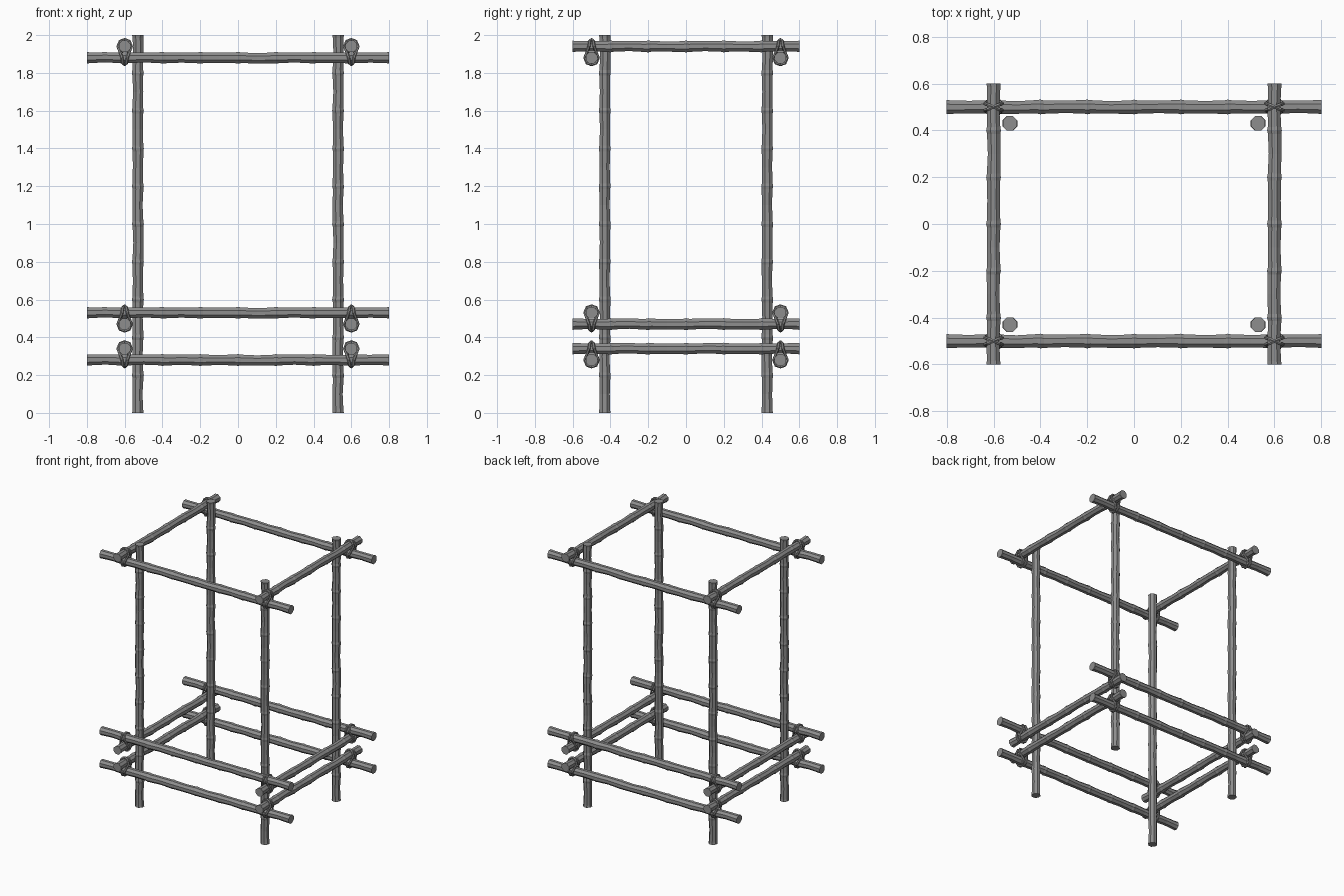
import bpy, bmesh, math, random
from mathutils import Vector, Matrix

cube = bpy.data.objects.get("Cube")
if cube:
    bpy.data.objects.remove(cube, do_unlink=True)

SIDES = 8
SEGMENT = 0.2
R_NODE, R_NECK, R_MID = 0.034, 0.031, 0.029
POST_X, POST_Y = 0.53, 0.43
RAIL_X, RAIL_Y = 0.6, 0.5

grey = bpy.data.materials.new("bamboo_grey")
grey.use_nodes = True
colour = (0.27, 0.27, 0.27, 1)
grey.diffuse_color = colour
bsdf = grey.node_tree.nodes["Principled BSDF"]
bsdf.inputs["Base Color"].default_value = colour
bsdf.inputs["Roughness"].default_value = 0.8


def add_object(name, mesh, location):
    obj = bpy.data.objects.new(name, mesh)
    obj.location = location
    bpy.context.collection.objects.link(obj)
    return obj


def pole_mesh(name, length, turn):
    """Faceted bamboo cane along z, with a raised ring at every joint."""
    rng = random.Random(4)
    count = round(length / SEGMENT)
    rings = []
    for i in range(count):
        base = -length / 2 + i * SEGMENT
        rings += [(base, R_NODE if i else 0.033, 0),
                  (base + 0.015, R_NECK, 0.001),
                  (base + SEGMENT / 2, R_MID, 0.003),
                  (base + SEGMENT - 0.015, R_NECK, 0.001)]
    rings.append((length / 2, 0.033, 0))
    bm = bmesh.new()
    loops = []
    for z, radius, wobble in rings:
        dx, dy = (rng.uniform(-wobble, wobble) for _ in range(2))
        loops.append([bm.verts.new((dx + radius * math.cos(a), dy + radius * math.sin(a), z))
                      for a in ((k + 0.5) * math.tau / SIDES for k in range(SIDES))])
    for low, high in zip(loops, loops[1:]):
        for k in range(SIDES):
            n = (k + 1) % SIDES
            bm.faces.new((low[k], low[n], high[n], high[k]))
    bm.faces.new(loops[0][::-1])
    bm.faces.new(loops[-1])
    bm.transform(turn)
    mesh = bpy.data.meshes.new(name)
    bm.to_mesh(mesh)
    bm.free()
    mesh.materials.append(grey)
    return mesh


def lashing_mesh(name, upper_along_y, gap):
    """Two crossed rope loops around a pair of stacked canes."""
    bm = bmesh.new()
    reach, pinch, rope, n = 0.037, 0.014, 0.008, 6
    half = gap / 2
    for s in (1, -1):
        path = []
        for side in (1, -1):
            # Over the upper cane, down its flank, then under the lower cane
            quarter = [(0, 0, half + reach), (0.025, 0.010, half + 0.028),
                       (reach, pinch, half), (0.024, 0.024, 0),
                       (pinch, reach, -half), (0.010, 0.025, -half - 0.028),
                       (0, 0, -half - reach)]
            pts = [Vector((side * x, side * s * y, z)) for x, y, z in quarter]
            path += pts[:-1] if side == 1 else pts[:0:-1]
        if not upper_along_y:
            path = [Vector((p.y, p.x, p.z)) for p in path]
        loops = []
        for i, p in enumerate(path):
            tangent = (path[(i + 1) % len(path)] - path[i - 1]).normalized()
            out = (p - tangent * p.dot(tangent)).normalized()
            across = tangent.cross(out)
            loops.append([bm.verts.new(p + rope * (math.cos(a) * out + math.sin(a) * across))
                          for a in (k * math.tau / n for k in range(n))])
        for i, ring in enumerate(loops):
            after = loops[(i + 1) % len(loops)]
            for k in range(n):
                m = (k + 1) % n
                bm.faces.new((ring[k], ring[m], after[m], after[k]))
    bmesh.ops.recalc_face_normals(bm, faces=bm.faces)
    mesh = bpy.data.meshes.new(name)
    bm.to_mesh(mesh)
    bm.free()
    mesh.materials.append(grey)
    return mesh


post = pole_mesh("post", 2.0, Matrix.Identity(4))
long_rail = pole_mesh("long_rail", 1.6, Matrix.Rotation(math.pi / 2, 4, "Y"))
short_rail = pole_mesh("short_rail", 1.2, Matrix.Rotation(-math.pi / 2, 4, "X"))

sides_x = (("left", 1), ("right", -1))
sides_y = (("front", -1), ("back", 1))

# Corner posts
for fb, sy in sides_y:
    for lr, sx in sides_x:
        add_object(f"{fb}_{lr}_post", post, (sx * POST_X, sy * POST_Y, 1))

# Rail tiers: height of the long rails and of the short rails
tiers = {"top": (1.88, 1.94), "middle": (0.53, 0.47), "bottom": (0.28, 0.34)}
for tier, (z_long, z_short) in tiers.items():
    for fb, sy in sides_y:
        add_object(f"{tier}_{fb}_rail", long_rail, (0, sy * RAIL_Y, z_long))
    for lr, sx in sides_x:
        add_object(f"{tier}_{lr}_rail", short_rail, (sx * RAIL_X, 0, z_short))
    # Rope lashings where the rails cross
    lashing = lashing_mesh(f"{tier}_lashing", z_short > z_long, abs(z_short - z_long))
    for fb, sy in sides_y:
        for lr, sx in sides_x:
            add_object(f"{tier}_{fb}_{lr}_lashing", lashing,
                       (sx * RAIL_X, sy * RAIL_Y, (z_long + z_short) / 2))
